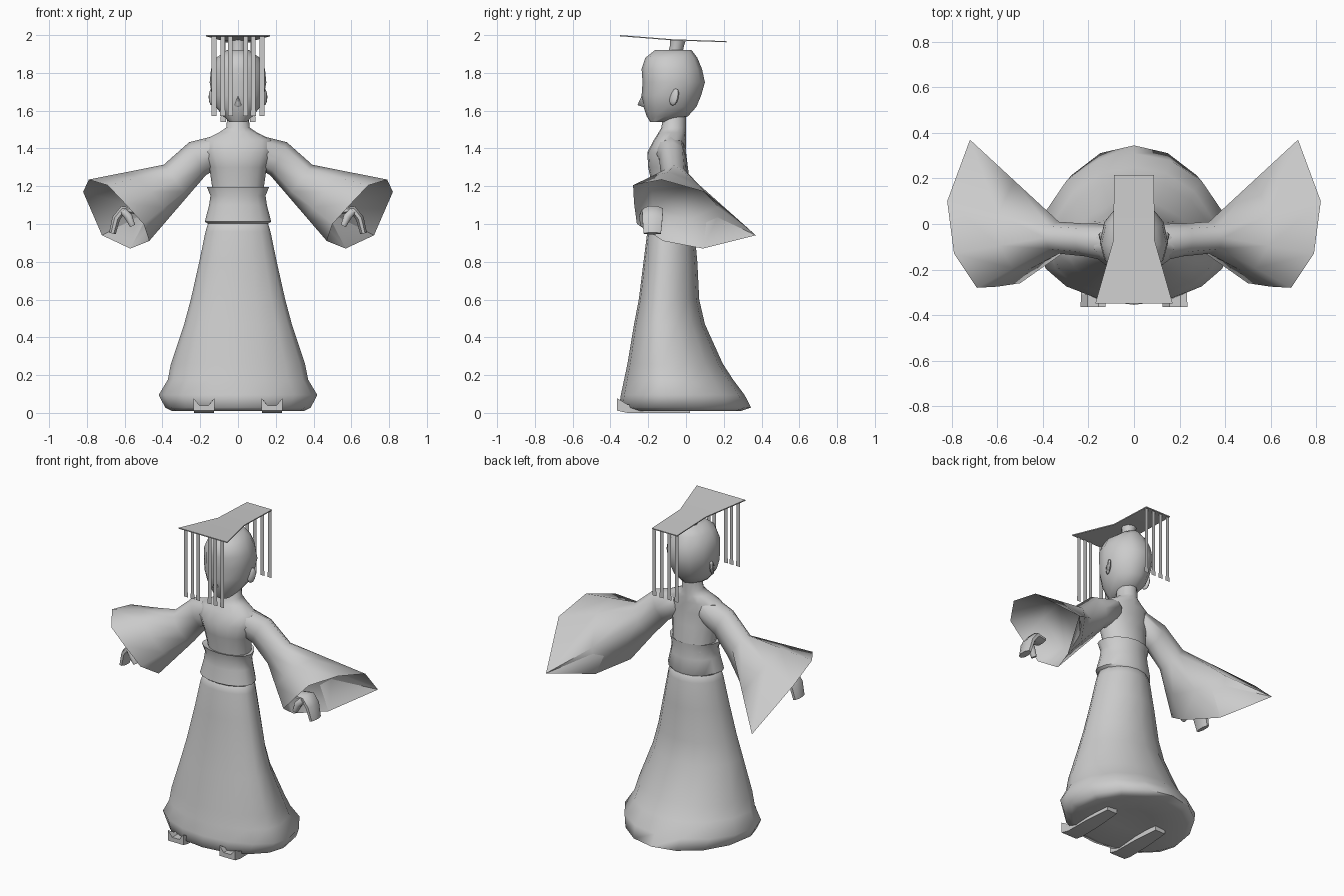
import bpy, bmesh, math
from mathutils import Vector

old = bpy.data.objects.get("Cube")
if old:
    bpy.data.objects.remove(old, do_unlink=True)

grey = bpy.data.materials.new("plain_grey")
grey.use_nodes = True
colour = (0.6, 0.6, 0.6, 1)
grey.diffuse_color = colour
grey.node_tree.nodes["Principled BSDF"].inputs["Base Color"].default_value = colour


def finish(name, bm, angle=50, mirror=False, recalc=True):
    """Turn a bmesh into a shaded object, optionally mirrored across x."""
    if recalc:
        bmesh.ops.recalc_face_normals(bm, faces=bm.faces)
    mesh = bpy.data.meshes.new(name)
    bm.to_mesh(mesh)
    bm.free()
    mesh.materials.append(grey)
    ob = bpy.data.objects.new(name, mesh)
    bpy.context.collection.objects.link(ob)
    if mirror:
        ob.modifiers.new("Mirror", 'MIRROR').use_mirror_merge = False
    bpy.ops.object.select_all(action='DESELECT')
    ob.select_set(True)
    bpy.context.view_layer.objects.active = ob
    bpy.ops.object.shade_smooth_by_angle(angle=math.radians(angle))
    return ob


def loft(rings):
    """Skin a list of closed point rings and cap both ends."""
    bm = bmesh.new()
    loops = [[bm.verts.new(p) for p in ring] for ring in rings]
    n = len(loops[0])
    for a, b in zip(loops, loops[1:]):
        for i in range(n):
            j = (i + 1) % n
            bm.faces.new((a[i], a[j], b[j], b[i]))
    bm.faces.new(loops[0][::-1])
    bm.faces.new(loops[-1])
    return bm


def body_ring(z, rx, front, back, n, widest):
    """Egg-shaped horizontal ring; widest is where the broadest line falls."""
    mid = front + (back - front) * widest
    pts = []
    for i in range(n):
        a = math.tau * i / n + math.pi / 2
        s = math.sin(a)
        pts.append((rx * math.cos(a), mid + s * ((back - mid) if s > 0 else (mid - front)), z))
    return pts


def lathe(name, rows, n=16, angle=50, widest=0.45):
    return finish(name, loft([body_ring(*r, n, widest) for r in rows]), angle)


# Long gown with a rolled hem and hollow underside
lathe("skirt", [
    (0.03, 0.14, -0.12, 0.10), (0.01, 0.35, -0.30, 0.29), (0.028, 0.385, -0.355, 0.345),
    (0.095, 0.42, -0.345, 0.31), (0.175, 0.372, -0.328, 0.25), (0.26, 0.355, -0.31, 0.195),
    (0.47, 0.285, -0.275, 0.10), (0.6, 0.25, -0.25, 0.07), (0.8, 0.205, -0.225, 0.06),
    (0.96, 0.172, -0.205, 0.045), (1.03, 0.15, -0.19, 0.03)], angle=80, widest=0.37)

# Upper robe and neck
lathe("torso", [
    (1.0, 0.145, -0.18, 0.035), (1.18, 0.135, -0.175, 0.025), (1.3, 0.152, -0.2, 0.01),
    (1.38, 0.18, -0.205, 0.0), (1.445, 0.18, -0.17, 0.0), (1.485, 0.10, -0.145, 0.0),
    (1.51, 0.062, -0.13, 0.0), (1.59, 0.055, -0.12, 0.0)])

# Flared sash, flush with the robe at the back
lathe("sash", [
    (0.99, 0.14, -0.18, 0.03), (1.012, 0.176, -0.21, 0.04), (1.1, 0.153, -0.195, 0.032),
    (1.15, 0.146, -0.19, 0.028), (1.197, 0.165, -0.2, 0.03), (1.185, 0.12, -0.17, 0.015)], widest=0.4)

# Head, nose, ears and topknot
lathe("head", [
    (1.54, 0.045, -0.19, -0.10), (1.57, 0.078, -0.208, 0.01), (1.62, 0.118, -0.225, 0.055),
    (1.68, 0.138, -0.235, 0.08), (1.75, 0.15, -0.23, 0.1), (1.82, 0.143, -0.235, 0.085),
    (1.88, 0.115, -0.215, 0.06), (1.92, 0.06, -0.165, 0.03)], n=12)
lathe("topknot", [(1.90, 0.035, -0.095, -0.02), (1.945, 0.04, -0.085, -0.01),
                  (1.975, 0.045, -0.085, 0.0)], n=8)

nose = bmesh.new()
tip, brow, base = [nose.verts.new(p) for p in ((0, -0.257, 1.63), (0, -0.225, 1.70), (0, -0.20, 1.61))]
sides = [nose.verts.new((s * 0.025, -0.21, 1.625)) for s in (-1, 1)]
for s in sides:
    nose.faces.new((tip, brow, s))
    nose.faces.new((tip, base, s))
finish("nose", nose, 80)

ear = bmesh.new()
bmesh.ops.create_uvsphere(ear, u_segments=8, v_segments=6, radius=1)
for v in ear.verts:
    x, y, z = v.co
    v.co = (0.138 + 0.015 * x + 0.01 * y, -0.062 + 0.025 * y + 0.008 * z, 1.672 + 0.045 * z)
finish("ears", ear, mirror=True)

# Wide hanging sleeves with a recessed lining behind the cuff
rim = [Vector(p) for p in (
    (0.79, -0.13, 1.235), (0.82, 0.10, 1.17), (0.72, 0.37, 0.94), (0.57, 0.09, 0.87),
    (0.47, -0.12, 0.91), (0.5, -0.26, 1.0), (0.60, -0.275, 1.11), (0.69, -0.28, 1.205))]


def arm_ring(centre, along, ry, rz):
    """Ring across the arm, starting at the top and turning to the back."""
    up = Vector((-along[1], 0, along[0])).normalized()
    return [Vector(centre) + up * rz * math.cos(a) + Vector((0, ry * math.sin(a), 0))
            for a in (math.tau * i / 8 for i in range(8))]


def between(a, b, t):
    return [p.lerp(q, t) for p, q in zip(a, b)]


shoulder = arm_ring((0.09, -0.085, 1.395), (1, -0.2), 0.085, 0.078)
upper = arm_ring((0.215, -0.07, 1.345), (1, -0.5), 0.072, 0.098)
elbow = arm_ring((0.33, -0.06, 1.23), (1, -0.75), 0.07, 0.105)
flare = between(elbow, rim, 0.5)
middle = sum(flare, Vector()) / 8
lining = [p.lerp(middle, 0.08) for p in flare]
finish("sleeves", loft([shoulder, upper, elbow, flare, rim, lining]), 85, True)


def strip(name, path, width, thick):
    """Rounded slab swept along a path in the xz plane."""
    rings = []
    for k, (x, y, z, w) in enumerate(path):
        p, q = path[max(k - 1, 0)], path[min(k + 1, len(path) - 1)]
        side = Vector((-(q[2] - p[2]), 0, q[0] - p[0])).normalized()
        rings.append([Vector((x, y + width * w * math.cos(a), z)) + side * thick * w * math.sin(a)
                      for a in (math.tau * (i + 0.5) / 8 for i in range(8))])
    return finish(name, loft(rings), 60, True)


# Curled hands
strip("hands", [(0.55, -0.17, 1.07, 0.75), (0.61, -0.175, 1.075, 1),
                (0.645, -0.178, 1.03, 1), (0.665, -0.178, 0.95, 0.85)], 0.058, 0.023)
strip("thumbs", [(0.61, -0.215, 1.07, 0.9), (0.58, -0.225, 1.04, 1), (0.558, -0.225, 0.99, 0.7)],
      0.025, 0.023)

# Flat shoes with upturned, notched toes
shoe_rings = []
for y, half, h, notch in ((0.02, 0.035, 0.03, 0.03), (-0.15, 0.05, 0.04, 0.04),
                          (-0.31, 0.052, 0.045, 0.04), (-0.365, 0.055, 0.078, 0.04)):
    low = 0.012 if y < -0.35 else 0.0
    shoe_rings.append([(0.18 + x * half, y, z) for x, z in
                       ((-1, low), (1, low), (1, h), (0.45, notch), (-0.45, notch), (-1, h))])
finish("shoes", loft(shoe_rings), 30, True)

# Crown board, wider at the front and slightly dished
board = [[(s * w, y, z - d) for d in (0, 0.006) for s in ((-1, 1) if d == 0 else (1, -1))]
         for y, w, z in ((-0.35, 0.17, 2.0), (-0.07, 0.09, 1.978), (0.215, 0.088, 1.968))]
finish("crown_board", loft(board), 30)

# Flat hanging bead strands along both ends of the board
strands = bmesh.new()
for y, top, xs in ((-0.34, 1.996, (0.127, 0.08, 0.04)), (0.205, 1.965, (0.078, 0.027))):
    for x in xs:
        for half, a, b in ((0.012, top, top - 0.395), (0.014, top - 0.395, top - 0.425)):
            strands.faces.new([strands.verts.new(p) for p in (
                (x - half, y, b), (x + half, y, b), (x + half, y, a), (x - half, y, a))])
finish("bead_strands", strands, 30, True, False)
